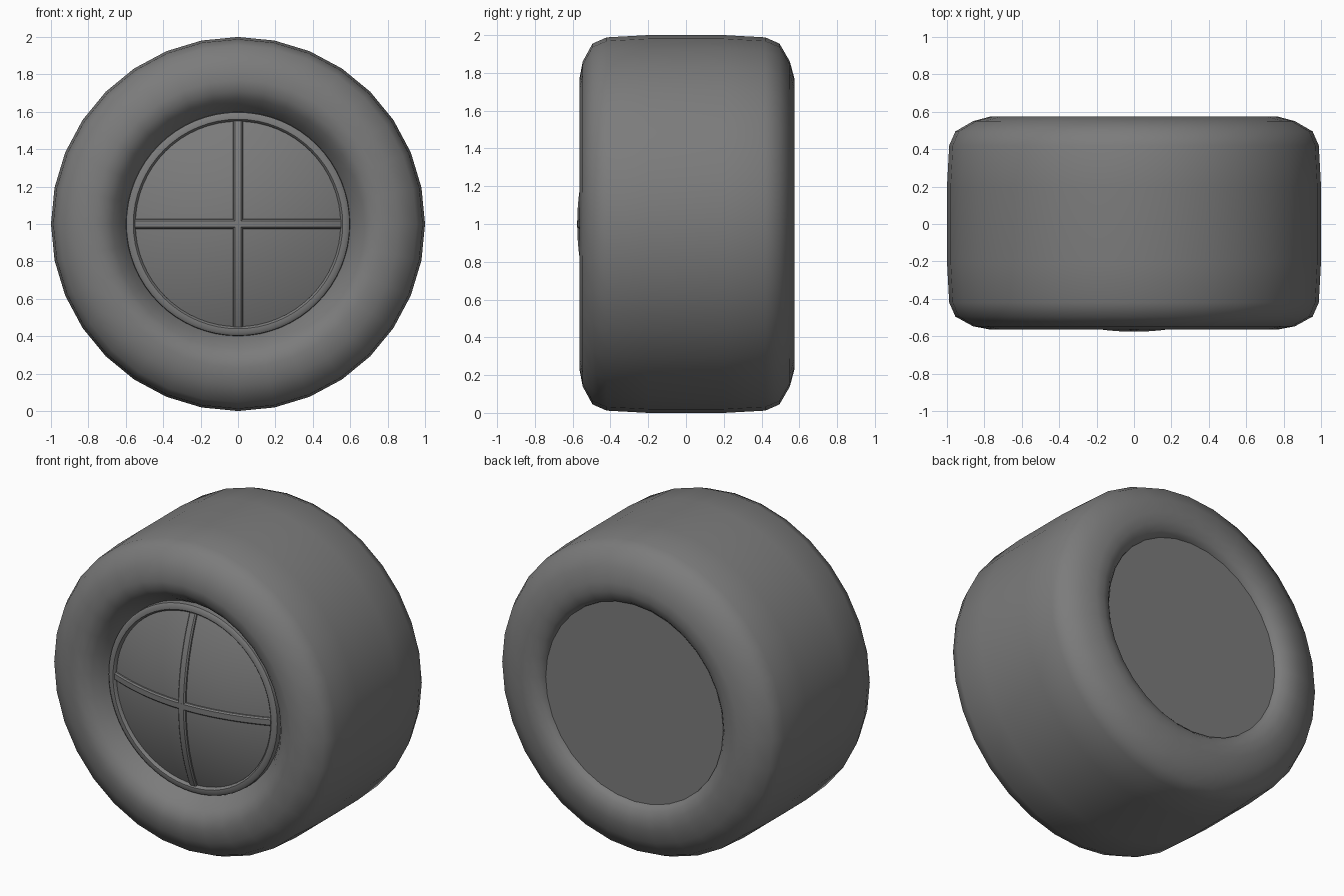
import bpy, bmesh, math

if "Cube" in bpy.data.objects:
    bpy.data.objects.remove(bpy.data.objects["Cube"])

grey = bpy.data.materials.new("rubber grey")
grey.diffuse_color = (0.2, 0.2, 0.2, 1)
grey.use_nodes = True
grey.node_tree.nodes["Principled BSDF"].inputs["Base Color"].default_value = grey.diffuse_color


def finish(bm, name, angle):
    bmesh.ops.recalc_face_normals(bm, faces=bm.faces)
    mesh = bpy.data.meshes.new(name)
    bm.to_mesh(mesh)
    bm.free()
    mesh.materials.append(grey)
    ob = bpy.data.objects.new(name, mesh)
    bpy.context.collection.objects.link(ob)
    bpy.ops.object.select_all(action='DESELECT')
    ob.select_set(True)
    bpy.context.view_layer.objects.active = ob
    bpy.ops.object.shade_smooth_by_angle(angle=math.radians(angle))
    return ob


def revolve(name, profile, steps, closed=False, angle=40):
    """Spin (radius, y) points around the wheel axle at z = 1."""
    bm = bmesh.new()
    verts = [bm.verts.new((0, y, 1 + r)) for r, y in profile]
    pairs = list(zip(verts, verts[1:]))
    if closed:
        pairs.append((verts[-1], verts[0]))
    edges = [bm.edges.new(p) for p in pairs]
    bmesh.ops.spin(bm, geom=verts + edges, cent=(0, 0, 1), axis=(0, 1, 0),
                   angle=math.tau, steps=steps, use_merge=True)
    bmesh.ops.remove_doubles(bm, verts=bm.verts, dist=1e-4)
    return finish(bm, name, angle)


def dome_y(r):
    return -0.56 + 0.38 * r * r


# Tyre: rounded shoulders, front and back lips rolling inward
revolve("tyre", [
    (0.57, -0.36), (0.60, -0.42), (0.63, -0.47), (0.67, -0.52), (0.71, -0.55),
    (0.77, -0.564), (0.86, -0.547), (0.955, -0.495), (0.988, -0.42),
    (1.0, -0.2), (1.0, 0.2), (0.988, 0.42), (0.955, 0.495), (0.86, 0.55),
    (0.77, 0.574), (0.71, 0.573), (0.66, 0.555), (0.635, 0.53),
    (0.625, 0.50)], 32, angle=60)

# Flat back plate
revolve("back_plate", [(0, 0.518), (0.633, 0.518), (0.633, 0.49)], 64)

# Domed hub cap
revolve("hub_cap", [(r, dome_y(r)) for r in
                    (0, 0.1, 0.2, 0.3, 0.4, 0.48, 0.53, 0.57)], 64)

# Rim ring around the hub cap
revolve("rim_ring", [(0.545, -0.42), (0.55, -0.455), (0.56, -0.465),
                     (0.585, -0.465), (0.597, -0.455), (0.60, -0.40)], 64)

# Two crossing spokes: a bevelled bar bent over the dome
section = [(-0.027, 0.02), (-0.025, -0.008), (-0.017, -0.016),
           (0.017, -0.016), (0.025, -0.008), (0.027, 0.02)]
for name, upright in (("upright_spoke", True), ("level_spoke", False)):
    bm = bmesh.new()
    rows = []
    for i in range(25):
        t = -0.552 + 1.104 * i / 24
        rows.append([bm.verts.new((w, dome_y(t) + h, 1 + t) if upright
                                  else (t, dome_y(t) + h, 1 + w))
                     for w, h in section])
    for a, b in zip(rows, rows[1:]):
        for j in range(len(section) - 1):
            bm.faces.new((a[j], a[j + 1], b[j + 1], b[j]))
    bm.faces.new(rows[0])
    bm.faces.new(rows[-1])
    finish(bm, name, 30)
